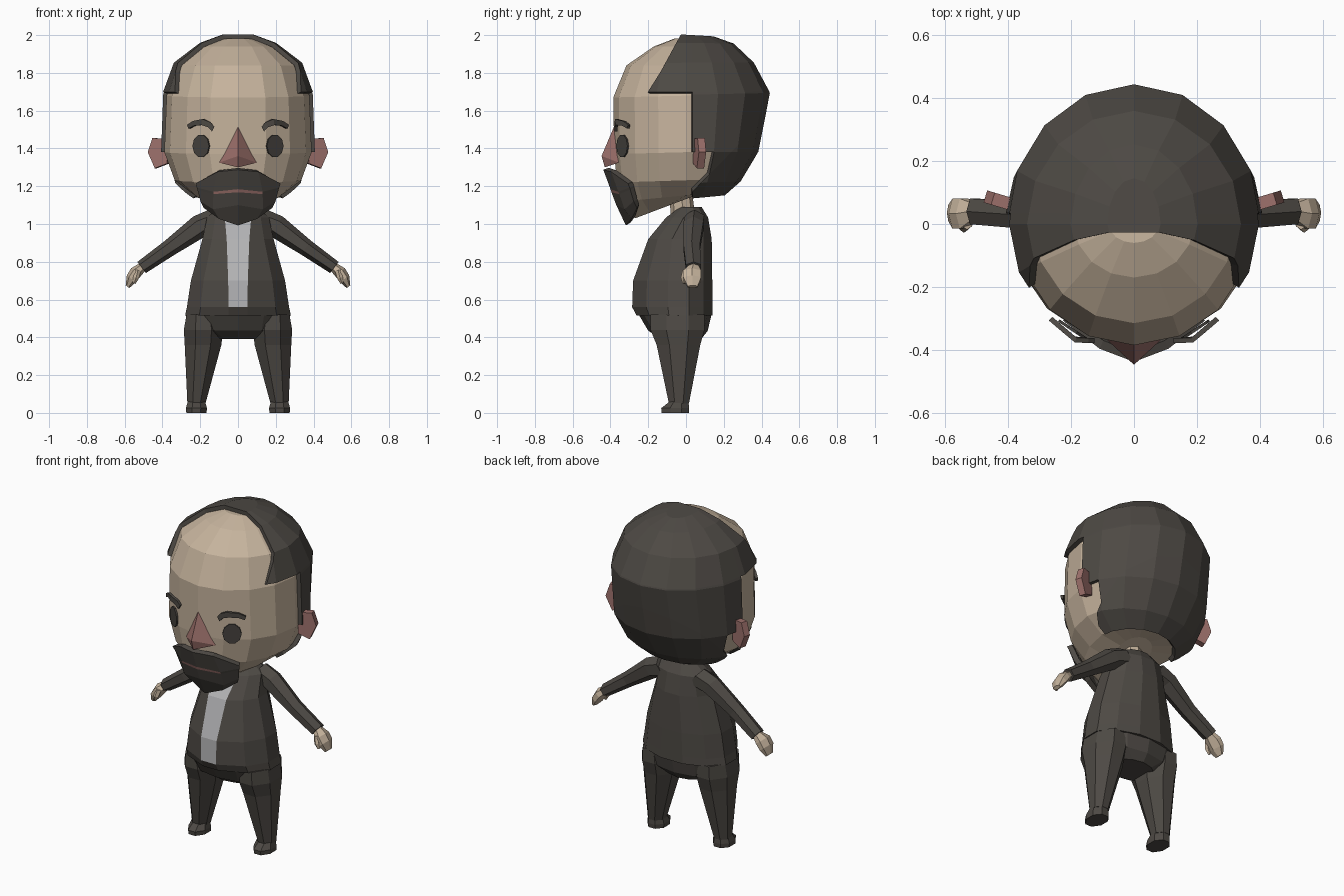
import bpy, bmesh, math
from mathutils import Vector

if "Cube" in bpy.data.objects:
    bpy.data.objects.remove(bpy.data.objects["Cube"])


def material(name, rgb):
    m = bpy.data.materials.new(name)
    m.diffuse_color = (*rgb, 1)
    m.use_nodes = True
    m.node_tree.nodes["Principled BSDF"].inputs["Base Color"].default_value = m.diffuse_color
    return m


SKIN = material("skin", (0.56, 0.45, 0.335))
PINK = material("flushed_skin", (0.34, 0.165, 0.15))
DARK = material("charcoal", (0.075, 0.067, 0.058))
EYE = material("eye_grey", (0.06, 0.054, 0.048))
SHIRT = material("shirt_grey", (0.45, 0.45, 0.46))


def finish(name, bm, mats, mirror=False, thick=0, offset=0):
    bmesh.ops.recalc_face_normals(bm, faces=bm.faces[:])
    me = bpy.data.meshes.new(name)
    bm.to_mesh(me)
    bm.free()
    ob = bpy.data.objects.new(name, me)
    bpy.context.collection.objects.link(ob)
    for m in mats:
        me.materials.append(m)
    if thick:
        s = ob.modifiers.new("thickness", 'SOLIDIFY')
        s.thickness, s.offset = thick, offset
    if mirror:
        ob.modifiers.new("mirror", 'MIRROR').use_clip = False
    return ob


def loft(rings):
    """Skin a closed tube through equal-sized rings and cap both ends."""
    bm = bmesh.new()
    vs = [[bm.verts.new(p) for p in r] for r in rings]
    n = len(vs[0])
    for a, b in zip(vs, vs[1:]):
        for i in range(n):
            j = (i + 1) % n
            bm.faces.new((a[i], a[j], b[j], b[i]))
    bm.faces.new(vs[0])
    bm.faces.new(vs[-1])
    bmesh.ops.recalc_face_normals(bm, faces=bm.faces[:])
    return bm


def ring(n, hw, yf, zf, yb, zb=None, cx=0, mid=0.0, phase=0):
    """Egg-shaped level ring, tilted from zf at the front to zb at the back."""
    zb = zf if zb is None else zb
    pts = []
    for i in range(n):
        a = 2 * math.pi * (i + phase) / n
        c = math.cos(a)
        y = mid + (yf - mid) * c if c > 0 else mid - (yb - mid) * c
        pts.append(Vector((cx + hw * math.sin(a), y, zf + (zb - zf) * (y - yf) / (yb - yf))))
    return pts


def limb(sections, direction, n=6):
    """Tube across y; each section is (x, y, z, radius in y, radius across)."""
    d = Vector(direction).normalized()
    up, side = Vector((-d.z, 0, d.x)), Vector((0, 1, 0))
    return loft([[Vector((x, y, z)) + side * ry * math.cos(2 * math.pi * (i + .5) / n)
                  + up * rn * math.sin(2 * math.pi * (i + .5) / n) for i in range(n)]
                 for x, y, z, ry, rn in sections])


def plate(points, y_of):
    """Flat polygon in x, z laid on a slanted depth."""
    bm = bmesh.new()
    bm.faces.new([bm.verts.new((x, y_of(x), z)) for x, z in points])
    return bm


def head_mesh():
    rows = [(.10, -.27, 1.03, .10, 1.17), (.23, -.33, 1.12, .19, 1.17),
            (.335, -.365, 1.22, .27, 1.24), (.39, -.38, 1.37, .36, 1.39),
            (.378, -.385, 1.67, .42, 1.69), (.32, -.315, 1.84, .34, 1.84),
            (.19, -.17, 1.94, .24, 1.935), (.08, -.06, 1.982, .14, 1.97)]
    return loft([ring(16, *r) for r in rows])


# Head
finish("head", head_mesh(), [SKIN])

# Hair: thickened shell of the back of the head, cut along the hairline
hair = head_mesh()
for co, no in (((0, 0, 1.69), (0, 0, 1)), ((0, -.02, 1.99), (0, 1, -.567)),
               ((0, .03, 0), (0, 1, 0)), ((0, .17, 1.33), (0, 1, -1))):
    bmesh.ops.bisect_plane(hair, geom=hair.verts[:] + hair.edges[:] + hair.faces[:],
                           plane_co=co, plane_no=no)


def is_hair(f):
    c = f.calc_center_median()
    if abs(f.normal.z) > .93 and c.z < 1.3:
        return False
    if c.z > 1.69:
        return c.y + .02 > (c.z - 1.99) * .567
    return c.y > .03 and c.y - .17 > c.z - 1.33 - (1 if c.z > 1.33 else 0) * 9


bmesh.ops.delete(hair, geom=[f for f in hair.faces if not is_hair(f)], context='FACES')
finish("hair", hair, [DARK], thick=.024, offset=1)

# Nose: faceted wedge
bm = bmesh.new()
top, tip, low, left, right = [bm.verts.new(p) for p in (
    (0, -.375, 1.53), (0, -.447, 1.36), (0, -.43, 1.30), (-.10, -.355, 1.325), (.10, -.355, 1.325))]
for f in ((top, left, tip), (top, tip, right), (left, low, tip), (right, tip, low),
          (top, right, left), (left, right, low)):
    bm.faces.new(f)
finish("nose", bm, [PINK])

# Ears
outline = [(.37, 1.32), (.435, 1.295), (.472, 1.38), (.448, 1.455), (.37, 1.45)]
finish("ears", plate(outline, lambda x: .075 + .3 * (x - .43)), [PINK], True, .04)

# Eyes
oval = [(.195 + .044 * math.cos(i * math.pi / 5), 1.413 + .06 * math.sin(i * math.pi / 5))
        for i in range(10)]
finish("eyes", plate(oval, lambda x: -.336 + .67 * (x - .195)), [EYE], True, .009)

# Eyebrows
upper = [(.125, 1.515), (.145, 1.538), (.185, 1.556), (.235, 1.545), (.265, 1.525)]
lower = [(.138, 1.49), (.16, 1.513), (.19, 1.524), (.23, 1.52), (.258, 1.505)]
bm = bmesh.new()
rows = [[bm.verts.new((x, max(-.37, -.305 + .85 * (x - .26)), z)) for x, z in r]
        for r in (upper, lower)]
for i in range(4):
    bm.faces.new((rows[0][i], rows[0][i + 1], rows[1][i + 1], rows[1][i]))
finish("eyebrows", bm, [DARK], True, .016)

# Beard and moustache, with the lip as the thin middle band
half = [[(0, -.415, 1.295), (.10, -.375, 1.283), (.212, -.288, 1.22)],
        [(0, -.377, 1.192), (.12, -.338, 1.178), (.205, -.28, 1.20)],
        [(0, -.372, 1.176), (.12, -.333, 1.166), (.20, -.278, 1.19)],
        [(0, -.347, 1.11), (.12, -.308, 1.09), (.183, -.262, 1.13)],
        [(0, -.298, 1.005), (.09, -.272, 1.04), (.165, -.25, 1.10)]]
bm = bmesh.new()
rows = [[bm.verts.new((-x, y, z)) for x, y, z in r[:0:-1]] + [bm.verts.new(p) for p in r]
        for r in half]
for k, (a, b) in enumerate(zip(rows, rows[1:])):
    for i in range(4):
        f = bm.faces.new((a[i], a[i + 1], b[i + 1], b[i]))
        f.material_index = int(k == 1 and i in (1, 2))
finish("beard", bm, [DARK, PINK], thick=.03, offset=-.6)

# Neck
finish("neck", loft([ring(8, .06, -.08, 1.03, .05, mid=-.01),
                     ring(8, .06, -.09, 1.19, .03, mid=-.03)]), [SKIN])

# Jacket: front column of faces is the shirt
rows = [(.29, -.262, .515, .145, .05), (.28, -.285, .56, .145, .05), (.258, -.28, .70, .145, .052),
        (.195, -.20, .92, .142, .06), (.17, -.105, 1.035, .12, .07), (.10, -.03, 1.09, .085, .04)]
rings = []
for hw, yf, z, yb, strip in rows:
    r = ring(12, hw, yf, z, yb, phase=.5, mid=-.03 if z < 1 else .02)
    for p in r:
        if abs(p.x) < hw * .3 and p.y < 0:
            p.x = math.copysign(strip, p.x)
            p.y = yf
    rings.append(r)
bm = loft(rings)
for f in bm.faces:
    c = f.calc_center_median()
    if abs(c.x) < .01 and c.y < -.05 and .56 < c.z < 1.05 and len(f.verts) == 4:
        f.material_index = 1
finish("jacket", bm, [DARK, SHIRT])

# Sleeves and hands
finish("sleeves", limb([(.11, .045, 1.02, .06, .07), (.20, .04, .99, .06, .062),
                        (.36, .03, .875, .05, .045), (.51, .04, .77, .047, .037)],
                       (.33, 0, -.25)), [DARK], True)
finish("hands", limb([(.505, .04, .775, .03, .025), (.54, .033, .745, .055, .033),
                      (.565, .033, .71, .055, .03), (.585, .035, .668, .03, .012)],
                     (.08, 0, -.1)), [SKIN], True)
finish("thumbs", limb([(.53, .0, .755, .018, .018), (.54, -.012, .715, .016, .016),
                       (.55, -.01, .685, .008, .008)], (.02, 0, -.07), 5), [SKIN], True)

# Trousers: seat, legs
finish("trouser_seat", loft([ring(12, .277, -.25, .52, .135, mid=-.04),
                             ring(12, .25, -.20, .435, .115, mid=-.04),
                             ring(12, .14, -.13, .39, .08, mid=-.03)]), [DARK])
finish("legs", loft([ring(8, w, yf, z, yb, cx=cx, mid=(yf + yb) / 2, phase=.5)
                     for w, yf, z, yb, cx in ((.095, -.20, .52, .11, .185), (.112, -.20, .44, .11, .183),
                                              (.105, -.165, .36, .085, .185), (.052, -.095, .05, .02, .22))]),
       [DARK], True)

# Shoes
finish("shoes", loft([ring(8, w, yf, z, yb, cx=.22, mid=-.05, phase=.5)
                      for w, yf, z, yb in ((.058, -.135, 0, .02), (.06, -.138, .025, .022),
                                           (.05, -.09, .06, .018))]), [DARK], True)
